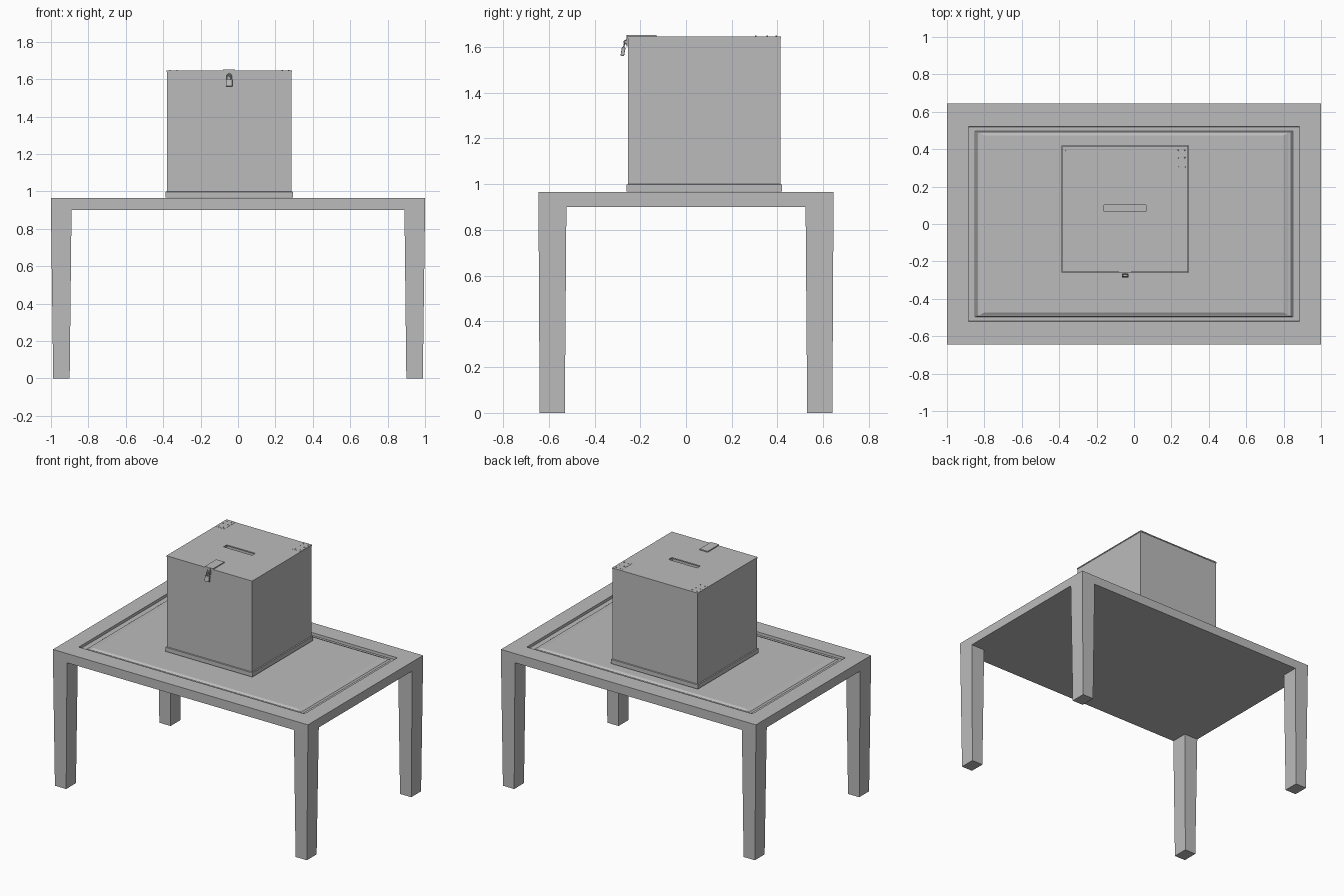
import bpy, bmesh, math
from mathutils import Matrix, Vector

if "Cube" in bpy.data.objects:
    bpy.data.objects.remove(bpy.data.objects["Cube"])

grey = bpy.data.materials.new("plain_grey")
grey.diffuse_color = (0.5, 0.5, 0.5, 1)
grey.use_nodes = True
grey.node_tree.nodes["Principled BSDF"].inputs["Base Color"].default_value = grey.diffuse_color


def finish(name, bm):
    bmesh.ops.recalc_face_normals(bm, faces=bm.faces)
    me = bpy.data.meshes.new(name)
    bm.to_mesh(me)
    bm.free()
    me.materials.append(grey)
    ob = bpy.data.objects.new(name, me)
    bpy.context.collection.objects.link(ob)
    return ob


def rings(name, rects, closed=False):
    """Skin a stack of rectangles (x0, x1, y0, y1, z)."""
    bm = bmesh.new()
    loops = [[bm.verts.new(p) for p in ((a, c, z), (b, c, z), (b, d, z), (a, d, z))]
             for a, b, c, d, z in rects]
    pairs = list(zip(loops, loops[1:]))
    if closed:
        pairs.append((loops[-1], loops[0]))
    else:
        bm.faces.new(loops[0])
        bm.faces.new(loops[-1])
    for lo, hi in pairs:
        for i in range(4):
            j = (i + 1) % 4
            bm.faces.new((lo[i], lo[j], hi[j], hi[i]))
    return finish(name, bm)


def block(name, x0, x1, y0, y1, z0, z1):
    return rings(name, [(x0, x1, y0, y1, z0), (x0, x1, y0, y1, z1)])


def tube(name, pts, radius):
    cu = bpy.data.curves.new(name, 'CURVE')
    cu.dimensions = '3D'
    cu.bevel_depth = radius
    cu.bevel_resolution = 2
    cu.use_fill_caps = True
    sp = cu.splines.new('POLY')
    sp.points.add(len(pts) - 1)
    for p, co in zip(sp.points, pts):
        p.co = (*co, 1)
    cu.materials.append(grey)
    ob = bpy.data.objects.new(name, cu)
    bpy.context.collection.objects.link(ob)
    return ob


# table top with a routed groove around the centre panel
prof = [(1.0, 0.645, 0.90), (1.0, 0.645, 0.965), (0.885, 0.52, 0.965),
        (0.884, 0.519, 0.946), (0.85, 0.498, 0.946), (0.84, 0.492, 0.954),
        (0.825, 0.487, 0.954), (0.80, 0.473, 0.962)]
rings("table_top", [(-x, x, -y, y, z) for x, y, z in prof])

# four tapered legs
for sx, xn in ((-1, "left"), (1, "right")):
    for sy, yn in ((-1, "front"), (1, "back")):
        rings(f"{yn}_{xn}_leg", [
            (sx * 0.90, sx * 0.988, sy * 0.53, sy * 0.64, 0),
            (sx * 0.89, sx * 1.0, sy * 0.523, sy * 0.645, 0.90)])

# hollow ballot box, base trim and slotted lid
X0, X1, Y0, Y1 = -0.38, 0.287, -0.253, 0.413
w = 0.015
rings("box_body", [(X0, X1, Y0, Y1, 0.97), (X0, X1, Y0, Y1, 1.638),
                   (X0 + w, X1 - w, Y0 + w, Y1 - w, 1.638),
                   (X0 + w, X1 - w, Y0 + w, Y1 - w, 0.985)])
t = 0.007
rings("base_trim", [(X0 - t, X1 + t, Y0 - t, Y1 + t, 0.968),
                    (X0 - t, X1 + t, Y0 - t, Y1 + t, 0.998),
                    (X0, X1, Y0, Y1, 1.0)])
e = 0.003
lid = (X0 - e, X1 + e, Y0 - e, Y1 + e)
slot = (-0.16, 0.065, 0.066, 0.102)
rings("box_lid", [(*lid, 1.638), (*lid, 1.646), (*slot, 1.646), (*slot, 1.638)], closed=True)

# corner hinge plates with screws at the back of the lid
for name, a, b in (("left", -0.38, -0.31), ("right", 0.22, 0.287)):
    block(f"{name}_hinge_plate", a, b, 0.29, 0.417, 1.645, 1.647)
    bm = bmesh.new()
    for px in (a + 0.016, b - 0.016):
        for py in (0.305, 0.355, 0.395):
            bmesh.ops.create_cone(bm, cap_ends=True, segments=10, radius1=0.004,
                                  radius2=0.003, depth=0.004,
                                  matrix=Matrix.Translation((px, py, 1.648)))
    finish(f"{name}_hinge_screws", bm)

# hasp plate on the lid and its tongue over the front edge
cx = -0.047
block("hasp_plate", cx - 0.032, cx + 0.032, -0.258, -0.13, 1.645, 1.653)
block("hasp_tongue", cx - 0.012, cx + 0.012, -0.261, -0.255, 1.603, 1.652)
arc = [math.pi * i / 8 for i in range(9)]
tube("staple", [(cx, -0.255 - 0.016 * math.sin(a), 1.622 + 0.009 * math.cos(a))
                for a in arc], 0.0025)

# padlock hanging slightly forward
place = Matrix.Translation((cx, -0.267, 1.628)) @ Matrix.Rotation(math.radians(-10), 4, 'X')
body = block("padlock_body", -0.017, 0.017, -0.008, 0.008, -0.068, -0.03)
body.matrix_world = place
bev = body.modifiers.new("bevel", 'BEVEL')
bev.width = 0.003
bev.segments = 2
path = [(0.011, 0, -0.032)] + [(0.011 * math.cos(a), 0, -0.011 + 0.011 * math.sin(a))
                               for a in arc] + [(-0.011, 0, -0.032)]
shackle = tube("padlock_shackle", path, 0.003)
shackle.matrix_world = place
